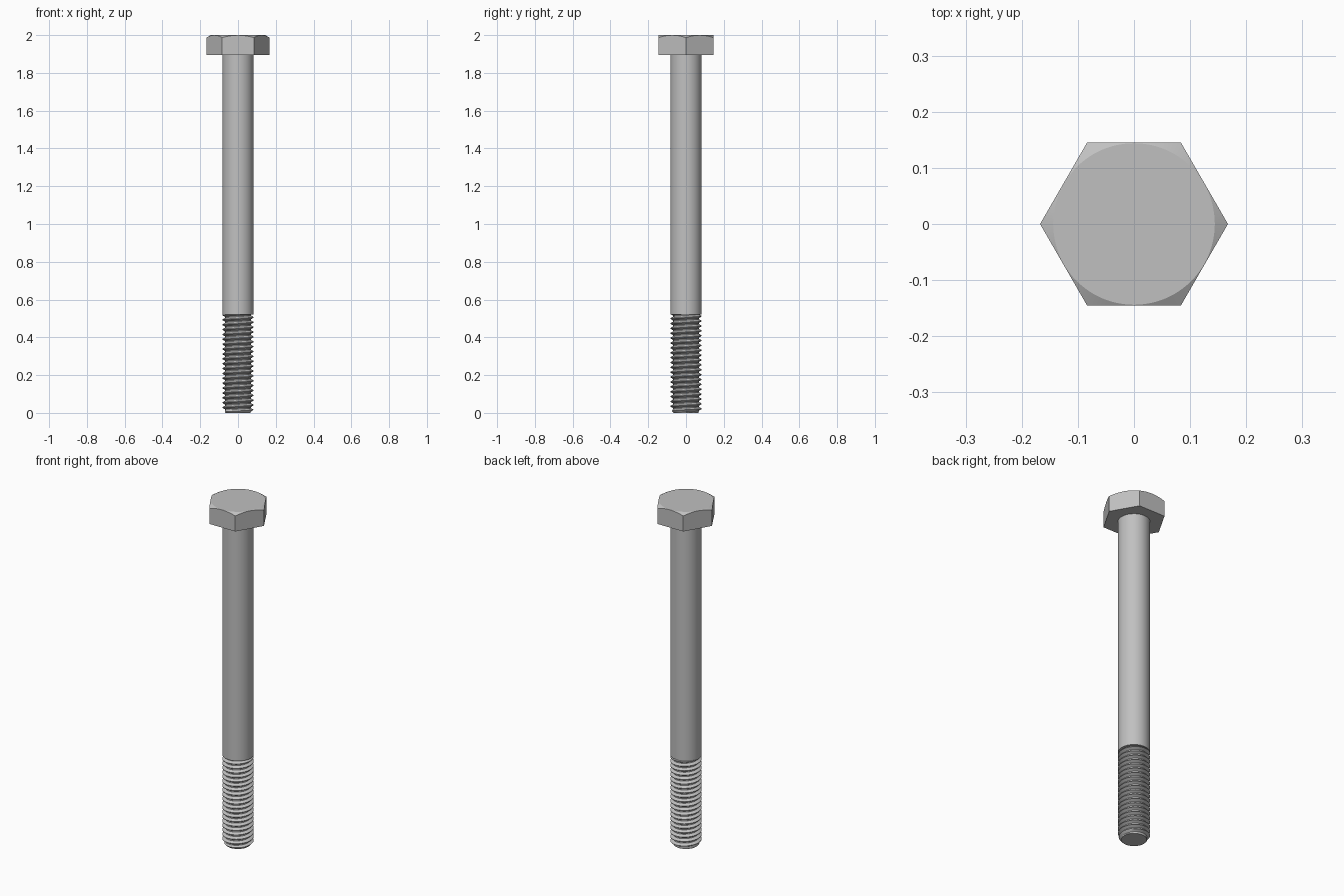
import bpy, bmesh, math

if "Cube" in bpy.data.objects:
    bpy.data.objects.remove(bpy.data.objects["Cube"], do_unlink=True)

TOP, HEAD_Z, THREAD_Z = 2.0, 1.896, 0.52
APOTHEM, SHANK_R = 0.145, 0.083
PITCH, CREST_R, ROOT_R, TIP_R = 0.0258, 0.083, 0.0675, 0.066

steel = bpy.data.materials.new("grey steel")
steel.use_nodes = True
colour = (0.53, 0.53, 0.53, 1)
steel.diffuse_color = colour
steel.node_tree.nodes["Principled BSDF"].inputs["Base Color"].default_value = colour


def finish(name, bm, angle):
    """Turn a bmesh into a shaded steel object."""
    bmesh.ops.recalc_face_normals(bm, faces=bm.faces)
    mesh = bpy.data.meshes.new(name)
    bm.to_mesh(mesh)
    bm.free()
    mesh.materials.append(steel)
    obj = bpy.data.objects.new(name, mesh)
    bpy.context.collection.objects.link(obj)
    bpy.ops.object.select_all(action='DESELECT')
    obj.select_set(True)
    bpy.context.view_layer.objects.active = obj
    bpy.ops.object.shade_smooth_by_angle(angle=math.radians(angle))
    return obj


def loft(bm, rings):
    """Join closed rings of points with quads and cap both ends."""
    rows = [[bm.verts.new(p) for p in ring] for ring in rings]
    for a, b in zip(rows, rows[1:]):
        for i in range(len(a)):
            j = (i + 1) % len(a)
            bm.faces.new((a[i], a[j], b[j], b[i]))
    bm.faces.new(rows[0])
    bm.faces.new(rows[-1])


# Hexagonal head, its top corners cut by a 30 degree cone
def head_ring(kind):
    ring = []
    for i in range(96):
        t = math.tau * i / 96
        r = APOTHEM / math.cos((t % (math.pi / 3)) - math.pi / 6)
        z = HEAD_Z
        if kind == "chamfer":
            z = TOP - (r - APOTHEM + 0.001) * math.tan(math.radians(30))
        elif kind == "top":
            r, z = APOTHEM - 0.001, TOP
        ring.append((r * math.cos(t), r * math.sin(t), z))
    return ring


bm = bmesh.new()
loft(bm, [head_ring(k) for k in ("base", "chamfer", "top")])
finish("hex_head", bm, 20)

# Plain shank
bm = bmesh.new()
loft(bm, [[(SHANK_R * math.cos(math.tau * i / 64), SHANK_R * math.sin(math.tau * i / 64), z)
           for i in range(64)] for z in (THREAD_Z, HEAD_Z)])
finish("shank", bm, 30)

# Right-handed helical thread with flat crests and roots and a chamfered tip
PROFILE = [(0.0, ROOT_R), (0.2, ROOT_R), (0.54, CREST_R), (0.66, CREST_R), (1.0, ROOT_R)]


def thread_radius(z, turn):
    u = (z / PITCH - turn) % 1
    for (u0, r0), (u1, r1) in zip(PROFILE, PROFILE[1:]):
        if u <= u1:
            r = r0 + (r1 - r0) * (u - u0) / (u1 - u0)
            break
    return min(r, TIP_R + 0.9 * z)


SEGS = 64
bm = bmesh.new()
columns = []
for i in range(SEGS + 1):
    turn = i / SEGS
    column = []
    for k in range(-2, math.ceil(THREAD_Z / PITCH) + 1):
        for u, _ in PROFILE[:-1]:
            z = min(max((k + u + turn) * PITCH, 0), THREAD_Z)
            r = thread_radius(z, turn)
            column.append(bm.verts.new((r * math.cos(math.tau * turn),
                                        r * math.sin(math.tau * turn), z)))
    columns.append(column)
for a, b in zip(columns, columns[1:]):
    for j in range(len(a) - 1):
        bm.faces.new((a[j], b[j], b[j + 1], a[j + 1]))
bmesh.ops.remove_doubles(bm, verts=bm.verts, dist=0.00005)
bmesh.ops.dissolve_degenerate(bm, edges=bm.edges, dist=0.00005)
# Close the tip and the hidden upper end
bmesh.ops.holes_fill(bm, edges=[e for e in bm.edges if e.is_boundary], sides=0)
finish("thread", bm, 25)
